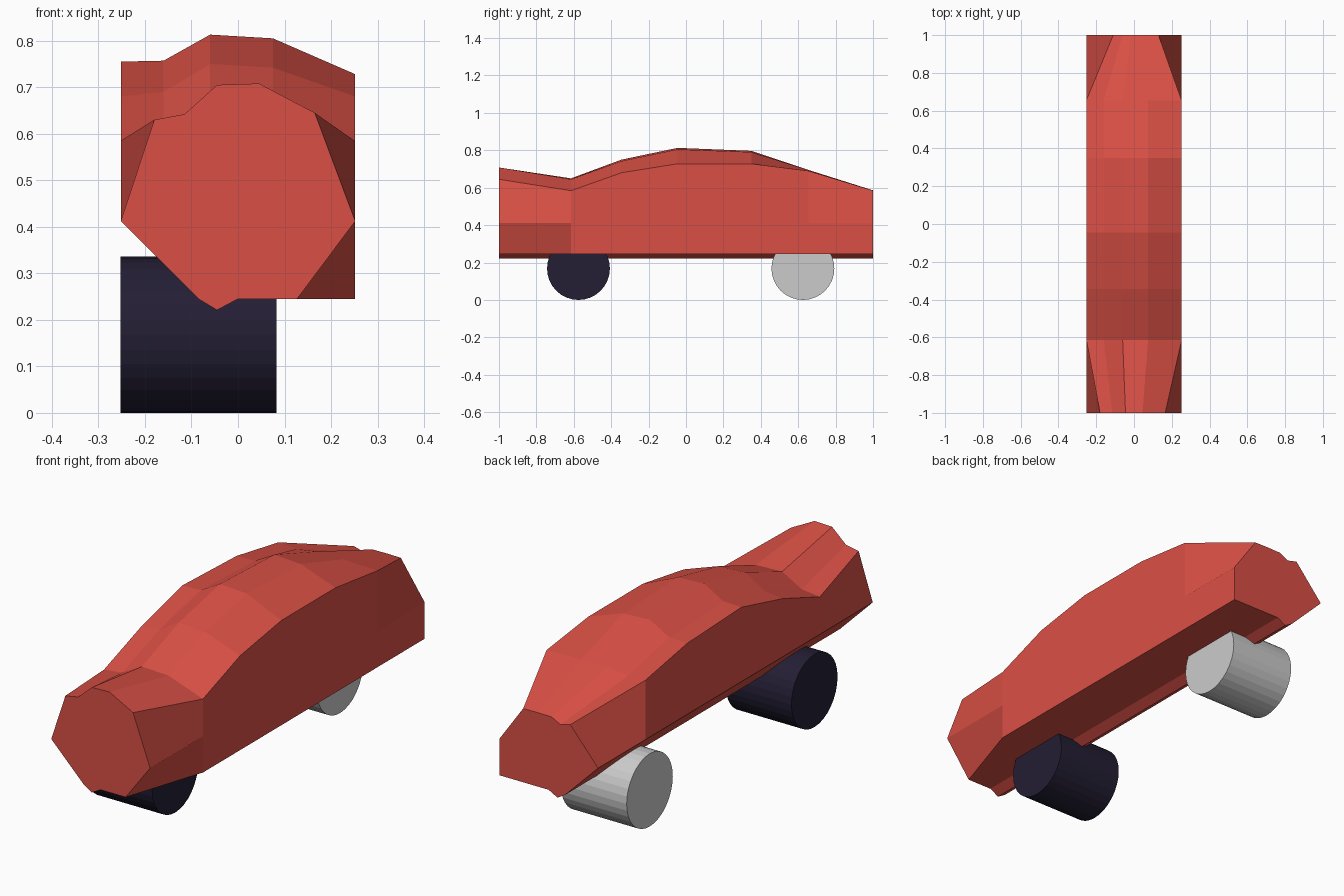
import bpy, bmesh, math

if "Cube" in bpy.data.objects:
    bpy.data.objects.remove(bpy.data.objects["Cube"])


def material(name, rgb):
    mat = bpy.data.materials.new(name)
    mat.diffuse_color = (*rgb, 1)
    mat.use_nodes = True
    mat.node_tree.nodes["Principled BSDF"].inputs["Base Color"].default_value = mat.diffuse_color
    return mat


def loft(name, sections, mat):
    """Skin a series of (y, outline) cross-sections and cap both ends."""
    bm = bmesh.new()
    rings = [[bm.verts.new((x, y, z)) for x, z in outline] for y, outline in sections]
    count = len(rings[0])
    for a, b in zip(rings, rings[1:]):
        for i in range(count):
            j = (i + 1) % count
            bm.faces.new((a[i], a[j], b[j], b[i]))
    bm.faces.new(rings[0])
    bm.faces.new(rings[-1])
    bmesh.ops.recalc_face_normals(bm, faces=bm.faces[:])
    mesh = bpy.data.meshes.new(name)
    bm.to_mesh(mesh)
    bm.free()
    obj = bpy.data.objects.new(name, mesh)
    bpy.context.collection.objects.link(obj)
    mesh.materials.append(mat)
    return obj


def wheel(name, y, mat=None):
    """Wide roller lying across the car, offset to the left."""
    bpy.ops.mesh.primitive_cylinder_add(vertices=32, radius=0.168, depth=0.335,
                                        location=(-0.085, y, 0.168),
                                        rotation=(0, math.pi / 2, 0))
    obj = bpy.context.object
    obj.name = name
    if mat:
        obj.data.materials.append(mat)


red = material("red_paint", (0.7, 0.08, 0.06))
dark = material("dark_rubber", (0.017, 0.013, 0.034))

# Body outline: underside (left to right), then roof (right to left)
def underside(right_bottom):
    return [(-0.252, 0.412), (-0.085, 0.245), (-0.045, 0.221), (0.0, 0.245),
            (right_bottom, 0.245), (0.252, 0.412)]


nose_top = [(0.165, 0.645), (0.045, 0.708), (-0.045, 0.705), (-0.115, 0.642), (-0.18, 0.63)]
tail_top = [(0.13, 0.585), (0.06, 0.586), (-0.015, 0.585), (-0.06, 0.562), (-0.11, 0.575)]
roof_x = (0.252, 0.075, -0.06, -0.16, -0.252)
roof_heights = [
    (-0.615, (0.584, 0.645, 0.65, 0.595, 0.585)),
    (-0.345, (0.68, 0.742, 0.75, 0.69, 0.68)),
    (-0.045, (0.728, 0.805, 0.813, 0.757, 0.755)),
    (0.35, (0.728, 0.79, 0.797, 0.742, 0.74)),
    (0.655, (0.69, 0.695, 0.695, 0.68, 0.686)),
]
sections = [(-1.0, underside(0.127) + nose_top)]
sections += [(y, underside(0.252) + list(zip(roof_x, zs))) for y, zs in roof_heights]
sections.append((1.0, underside(0.252) + tail_top))
loft("car_body", sections, red)

# Wheels
wheel("front_wheel", -0.575, dark)
wheel("rear_wheel", 0.625)
